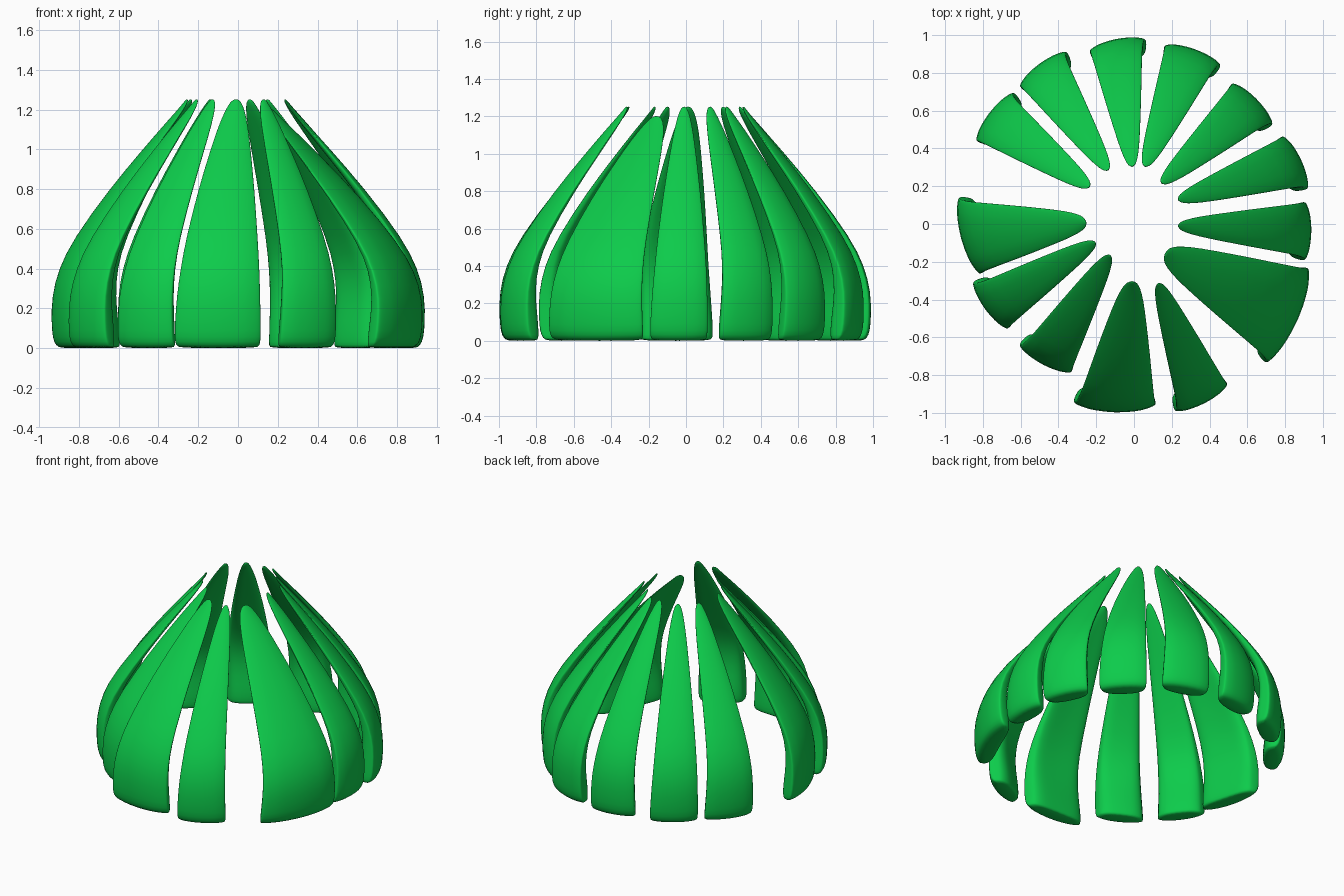
import bpy
import math
from mathutils import Vector

cube = bpy.data.objects.get("Cube")
if cube:
    bpy.data.objects.remove(cube, do_unlink=True)

green = bpy.data.materials.new("leaf green")
green.use_nodes = True
colour = (0.004, 0.6, 0.07, 1)
green.diffuse_color = colour
bsdf = green.node_tree.nodes["Principled BSDF"]
bsdf.inputs["Base Color"].default_value = colour
bsdf.inputs["Roughness"].default_value = 0.6

# Leaf sections: height, reach from tip to base, relative width, thickness, squareness
SECTIONS = [
    (0.00, 0.93, 0.89, 0.09, 3),
    (0.012, 0.965, 0.97, 0.12, 4),
    (0.05, 0.99, 1.0, 0.14, 5),
    (0.13, 1.0, 1.0, 0.14, 5),
    (0.26, 1.0, 0.99, 0.12, 5),
    (0.40, 0.95, 0.95, 0.095, 5),
    (0.55, 0.84, 0.87, 0.08, 4),
    (0.80, 0.57, 0.68, 0.06, 4),
    (1.00, 0.32, 0.49, 0.045, 3),
    (1.12, 0.165, 0.36, 0.032, 3),
    (1.20, 0.06, 0.235, 0.024, 2),
    (1.24, 0.012, 0.13, 0.016, 2),
    (1.252, 0.0, 0.04, 0.008, 2),
]
SIDES = 32
BULGE = 0.22

# Each leaf on the ground plan: tip, then the two outer corners of its base
LEAVES = [
    ((-.01, .31), (-.24, .92), (.05, .98)),
    ((.06, .31), (.16, .95), (.45, .85)),
    ((.15, .22), (.52, .75), (.73, .54)),
    ((.24, .13), (.79, .47), (.92, .20)),
    ((.24, -.01), (.91, .12), (.91, -.18)),
    ((.17, -.16), (.93, -.23), (.71, -.73)),
    ((.13, -.32), (.50, -.85), (.23, -.99)),
    ((-.01, -.31), (.12, -.96), (-.31, -.95)),
    ((-.13, -.17), (-.33, -.79), (-.60, -.65)),
    ((-.21, -.10), (-.67, -.56), (-.85, -.32)),
    ((-.26, .01), (-.82, -.27), (-.93, .13)),
    ((-.24, .20), (-.84, .44), (-.65, .69)),
    ((-.14, .29), (-.61, .73), (-.37, .91)),
]


def power(value, n):
    return math.copysign(abs(value) ** (2 / n), value)


def make_leaf(name, tip, left, right, height=1.0):
    tip, left, right = Vector(tip), Vector(left), Vector(right)
    half = (right - left).length / 2
    across = (right - left).normalized()
    inward = Vector((-across.y, across.x))
    middle = (left + right) / 2
    if inward.dot(tip - middle) < 0:
        inward = -inward
    middle -= inward * half * BULGE
    verts, faces = [], []
    for z, reach, width, thick, square in SECTIONS:
        centre = tip.lerp(middle, reach)
        # one side of the base flares slightly
        flare = 0.02 * max(0, 1 - z / 0.4)
        for i in range(SIDES):
            a = math.tau * i / SIDES
            u = power(math.cos(a), square)
            # crisp outer corners, narrower rounded inner side, thinner edges
            depth = ((1 + power(math.sin(a), square)) / 2) ** 1.7
            side = u * half * width * (1 - 0.18 * depth) + flare * max(0, u)
            p = centre + across * side
            p += inward * thick * depth * (1 - 0.35 * u * u)
            p += inward * BULGE * half * width * u * u
            verts.append((p.x, p.y, z * height))
    rings = len(SECTIONS)
    for r in range(rings - 1):
        for i in range(SIDES):
            j = (i + 1) % SIDES
            k = r * SIDES
            faces.append((k + i, k + j, k + SIDES + j, k + SIDES + i))
    faces.append(tuple(reversed(range(SIDES))))
    faces.append(tuple(range((rings - 1) * SIDES, rings * SIDES)))

    mesh = bpy.data.meshes.new(name)
    mesh.from_pydata(verts, [], faces)
    mesh.materials.append(green)
    mesh.polygons.foreach_set("use_smooth", [True] * len(mesh.polygons))
    mesh.update()
    leaf = bpy.data.objects.new(name, mesh)
    bpy.context.collection.objects.link(leaf)
    smooth = leaf.modifiers.new("Smooth surface", "SUBSURF")
    smooth.levels = smooth.render_levels = 1


# Ring of leaves; the widest one is slightly shorter
for number, (tip, left, right) in enumerate(LEAVES, 1):
    wide = (Vector(right) - Vector(left)).length > 0.5
    make_leaf(f"leaf_{number:02d}", tip, left, right, 0.96 if wide else 1.0)
